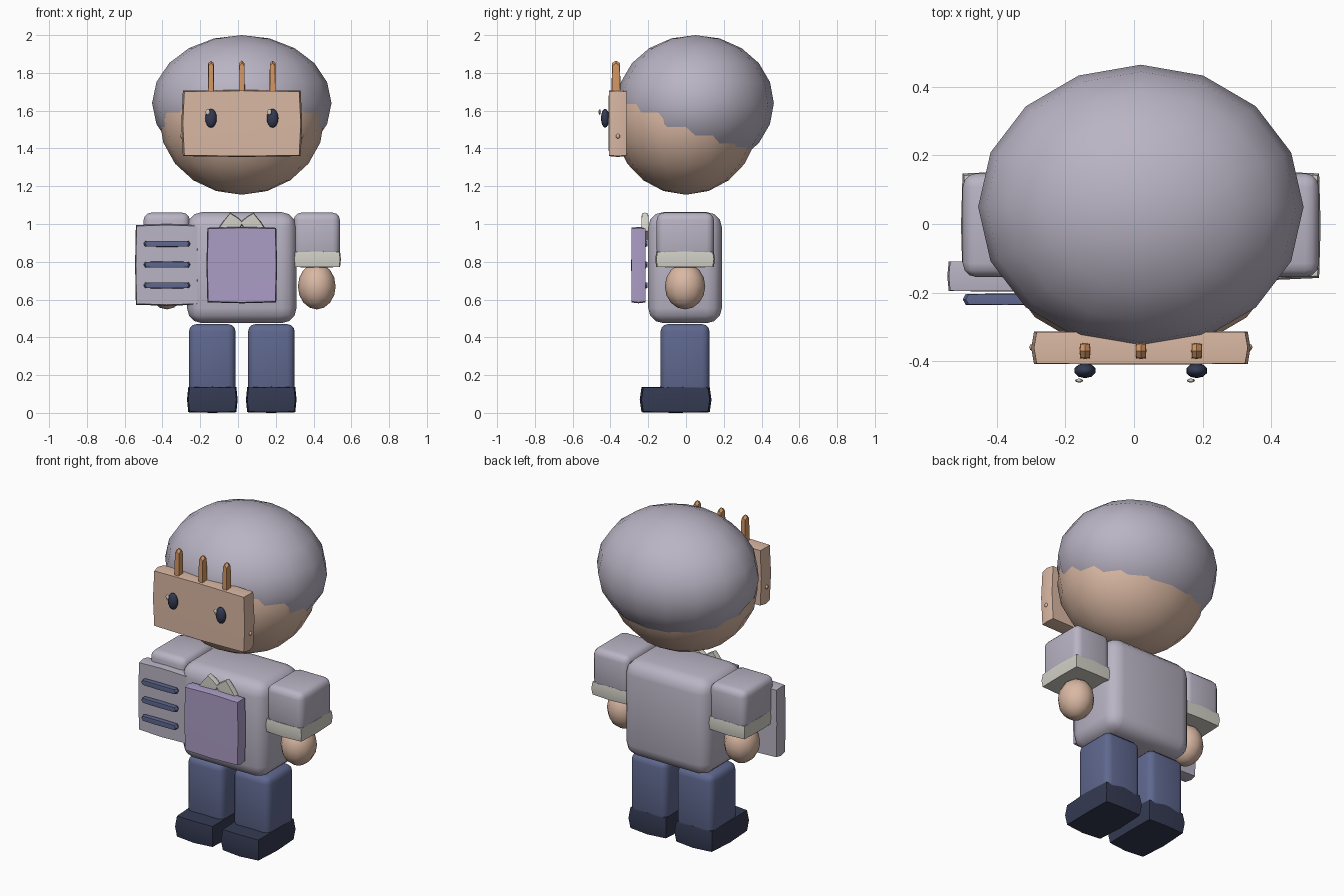
import bpy, bmesh, math
from mathutils import Matrix, Vector

if "Cube" in bpy.data.objects:
    bpy.data.objects.remove(bpy.data.objects["Cube"])

CX = 0.02  # centre line of the figure


def material(name, rgb):
    m = bpy.data.materials.new(name)
    lin = [(c / 255 / 12.92) if c < 10 else ((c / 255 + 0.055) / 1.055) ** 2.4 for c in rgb]
    m.diffuse_color = (*lin, 1)
    m.use_nodes = True
    m.node_tree.nodes["Principled BSDF"].inputs["Base Color"].default_value = m.diffuse_color
    return m


GREY = material("lavender grey", (186, 180, 196))
SKIN = material("skin", (218, 184, 163))
BLUE = material("slate blue", (95, 104, 143))
NAVY = material("dark navy", (52, 58, 82))
PURPLE = material("purple", (172, 157, 198))
CREAM = material("pale cream", (210, 208, 198))
ORANGE = material("orange brown", (214, 152, 102))


def finish(bm, name, mat, angle=35):
    bmesh.ops.recalc_face_normals(bm, faces=bm.faces)
    me = bpy.data.meshes.new(name)
    bm.to_mesh(me)
    bm.free()
    me.materials.append(mat)
    ob = bpy.data.objects.new(name, me)
    bpy.context.collection.objects.link(ob)
    bpy.ops.object.select_all(action='DESELECT')
    ob.select_set(True)
    bpy.context.view_layer.objects.active = ob
    bpy.ops.object.shade_smooth_by_angle(angle=math.radians(angle))
    return ob


def ball(name, mat, centre, radii, seg=16, rings=10):
    bm = bmesh.new()
    bmesh.ops.create_uvsphere(bm, u_segments=seg, v_segments=rings, radius=1)
    bmesh.ops.transform(bm, verts=bm.verts,
                        matrix=Matrix.Translation(centre) @ Matrix.Diagonal((*radii, 1)))
    return finish(bm, name, mat, 60)


def rounded_box(name, mat, lo, hi, bevel):
    """Box between two corners with rounded edges."""
    lo, hi = Vector(lo), Vector(hi)
    bm = bmesh.new()
    bmesh.ops.create_cube(bm, size=1)
    bmesh.ops.transform(bm, verts=bm.verts,
                        matrix=Matrix.Translation((lo + hi) / 2) @ Matrix.Diagonal((*(hi - lo), 1)))
    bmesh.ops.bevel(bm, geom=bm.edges[:], offset=bevel, segments=3, profile=0.5, affect='EDGES')
    return finish(bm, name, mat, 40)


def pillow(name, mat, lo, hi, bulge=0.025, tilt=0):
    """Box whose faces swell slightly towards their middles."""
    lo, hi = Vector(lo), Vector(hi)
    bm = bmesh.new()
    bmesh.ops.create_cube(bm, size=2)
    bmesh.ops.subdivide_edges(bm, edges=bm.edges[:], cuts=1, use_grid_fill=True)
    for v in bm.verts:
        v.co *= 1 - bulge * (sum(abs(c) > 0.5 for c in v.co) - 1)
    bmesh.ops.transform(bm, verts=bm.verts,
                        matrix=Matrix.Translation((lo + hi) / 2) @ Matrix.Rotation(tilt, 4, 'Y')
                        @ Matrix.Diagonal((*((hi - lo) / 2), 1)))
    return finish(bm, name, mat, 30)


# Head and cap of hair: two overlapping ellipsoids
ball("head", SKIN, (CX, 0, 1.555), (0.437, 0.385, 0.4))
ball("hair_cap", GREY, (CX, 0.05, 1.64), (0.475, 0.415, 0.36))

# Face plate
pillow("face_plate", SKIN, (CX - 0.32, -0.41, 1.355), (CX + 0.32, -0.313, 1.71))

# Hair spikes standing on the face plate
for i, x in enumerate((-0.163, 0, 0.163)):
    pillow(f"hair_spike_{i}", ORANGE, (CX + x - 0.016, -0.394, 1.56),
           (CX + x + 0.016, -0.347, 1.865), 0.09)

# Torso and front panel
rounded_box("torso", GREY, (CX - 0.29, -0.2, 0.475), (CX + 0.29, 0.19, 1.063), 0.08)
pillow("front_panel", PURPLE, (CX - 0.187, -0.29, 0.58), (CX + 0.187, -0.213, 0.985), 0.025)

for s, side in ((-1, "left"), (1, "right")):
    def span(a, b):
        return sorted((CX + s * a, CX + s * b))

    # Eyes, highlights and tiny ears
    ex = CX + s * 0.163
    ball(f"{side}_eye", NAVY, (ex, -0.428, 1.56), (0.032, 0.022, 0.05), 10, 8)
    ball(f"{side}_eye_highlight", CREAM, (ex - 0.017, -0.457, 1.592), (0.012, 0.006, 0.015), 8, 6)
    ball(f"{side}_ear", SKIN, (CX + s * 0.315, -0.36, 1.465), (0.011, 0.011, 0.013), 8, 6)

    # Collar flap
    c = Vector((CX + s * 0.062, -0.217, 0.985))
    h = Vector((0.047, 0.019, 0.065))
    pillow(f"{side}_collar_flap", CREAM, c - h, c + h, 0.06, s * -math.radians(-1 * 36) * -1)

    # Sleeve, cuff and hand
    x0, x1 = span(0.275, 0.52)
    rounded_box(f"{side}_sleeve", GREY, (x0, -0.155, 0.82), (x1, 0.148, 1.06), 0.04)
    x0, x1 = span(0.268, 0.525)
    pillow(f"{side}_cuff", CREAM, (x0, -0.163, 0.77), (x1, 0.153, 0.855), 0.035)
    ball(f"{side}_hand", SKIN, (CX + s * 0.397, -0.005, 0.67), (0.1, 0.107, 0.122), 12, 8)

    # Leg and shoe
    x0, x1 = span(0.033, 0.28)
    rounded_box(f"{side}_leg", BLUE, (x0, -0.135, 0.1), (x1, 0.125, 0.47), 0.04)
    x0, x1 = span(0.022, 0.29)
    pillow(f"{side}_shoe", NAVY, (x0, -0.245, 0.0), (x1, 0.135, 0.14), 0.05)

# Board held at the left, with three bars across it
pillow("board", GREY, (-0.545, -0.197, 0.567), (-0.21, -0.108, 1.0))
for i, z in enumerate((0.675, 0.785, 0.895)):
    pillow(f"board_bar_{i}", BLUE, (-0.5, -0.237, z - 0.016), (-0.252, -0.203, z + 0.016), 0.07)
